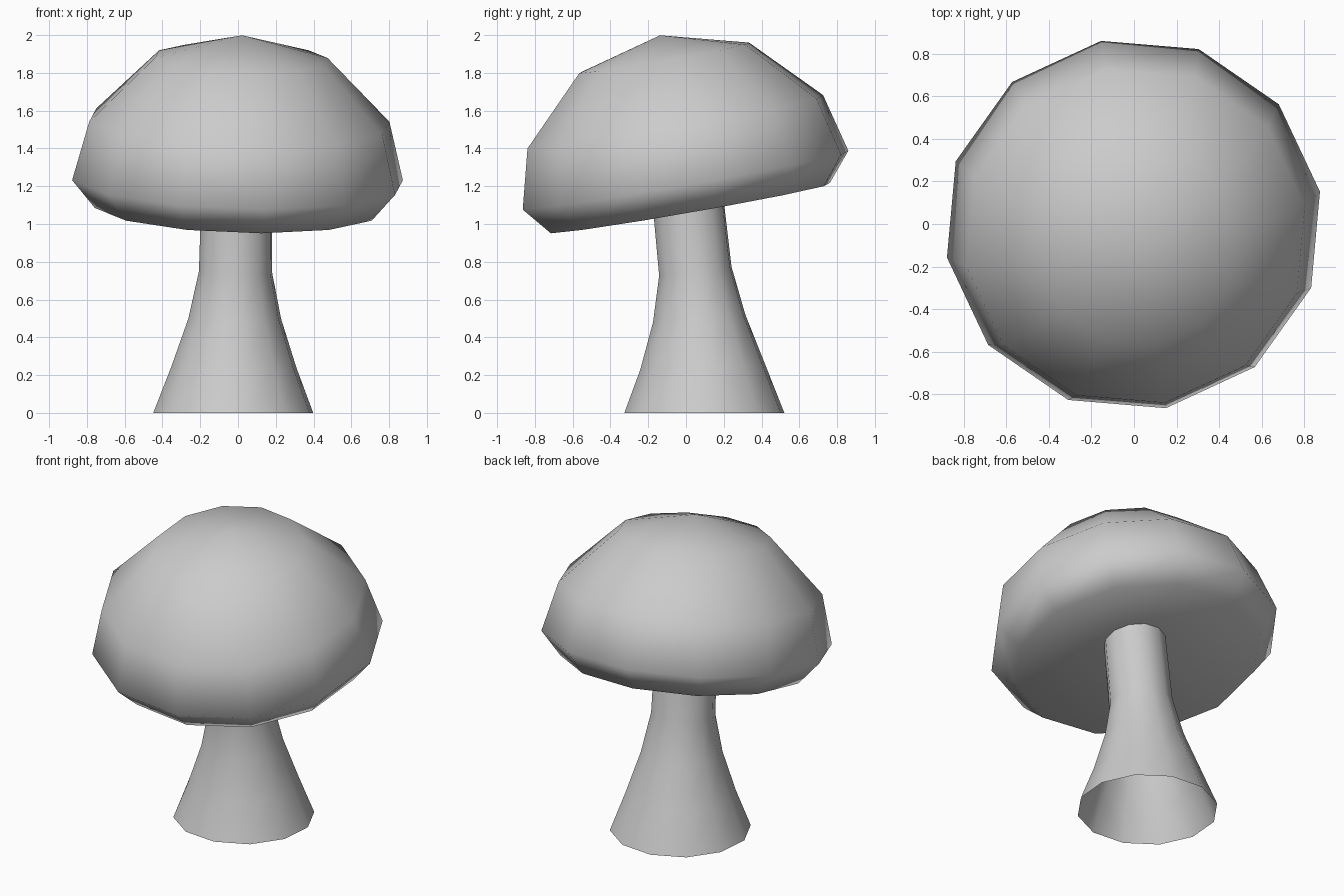
import bpy, bmesh
from math import cos, sin, pi, radians
from mathutils import Matrix, Vector

if "Cube" in bpy.data.objects:
    bpy.data.objects.remove(bpy.data.objects["Cube"])

SIDES = 12
TURN = Matrix.Rotation(radians(10), 4, 'Z')  # whole mushroom is turned a little


def ring(bm, center, radius, tilt):
    """One polygon ring tilted about x; radius 0 gives a single pole vertex."""
    rot = Matrix.Rotation(radians(tilt), 3, 'X')
    count = SIDES if radius else 1
    return [bm.verts.new(Vector(center) + rot @ Vector(
        (radius * cos(2 * pi * i / SIDES), radius * sin(2 * pi * i / SIDES), 0)))
        for i in range(count)]


def skin(name, rings):
    """Loft (center, radius, tilt) rings into a smooth-shaded object."""
    bm = bmesh.new()
    loops = [ring(bm, *r) for r in rings]
    for a, b in zip(loops, loops[1:]):
        for i in range(SIDES):
            j = (i + 1) % SIDES
            if len(a) == 1:
                bm.faces.new((a[0], b[j], b[i]))
            elif len(b) == 1:
                bm.faces.new((a[i], a[j], b[0]))
            else:
                bm.faces.new((a[i], a[j], b[j], b[i]))
    bm.transform(TURN)
    for f in bm.faces:
        f.smooth = True
    mesh = bpy.data.meshes.new(name)
    bm.to_mesh(mesh)
    bm.free()
    obj = bpy.data.objects.new(name, mesh)
    bpy.context.collection.objects.link(obj)
    return obj


# Cap: hollow underside, rim and dome, tilted down toward the front
TILT = 10.1
axis = Matrix.Rotation(radians(TILT), 3, 'X') @ Vector((0, 0, 1))
base = Vector((-0.003, -0.002, 1.232))
profile = [(0, 0.02), (0.762, -0.15), (0.889, 0), (0.807, 0.314), (0.464, 0.657), (0, 0.779)]
skin("cap", [(base + axis * h, r, TILT) for r, h in profile])

# Stem: flared, open-bottomed and bending toward the front
skin("stem", [
    ((-0.008, 0.100, 0.00), 0.430, 0),
    ((-0.007, 0.092, 0.24), 0.337, 2),
    ((-0.005, 0.072, 0.50), 0.249, 4.5),
    ((-0.005, 0.051, 0.75), 0.196, 7),
    ((-0.005, 0.000, 1.23), 0.190, 10),
])
